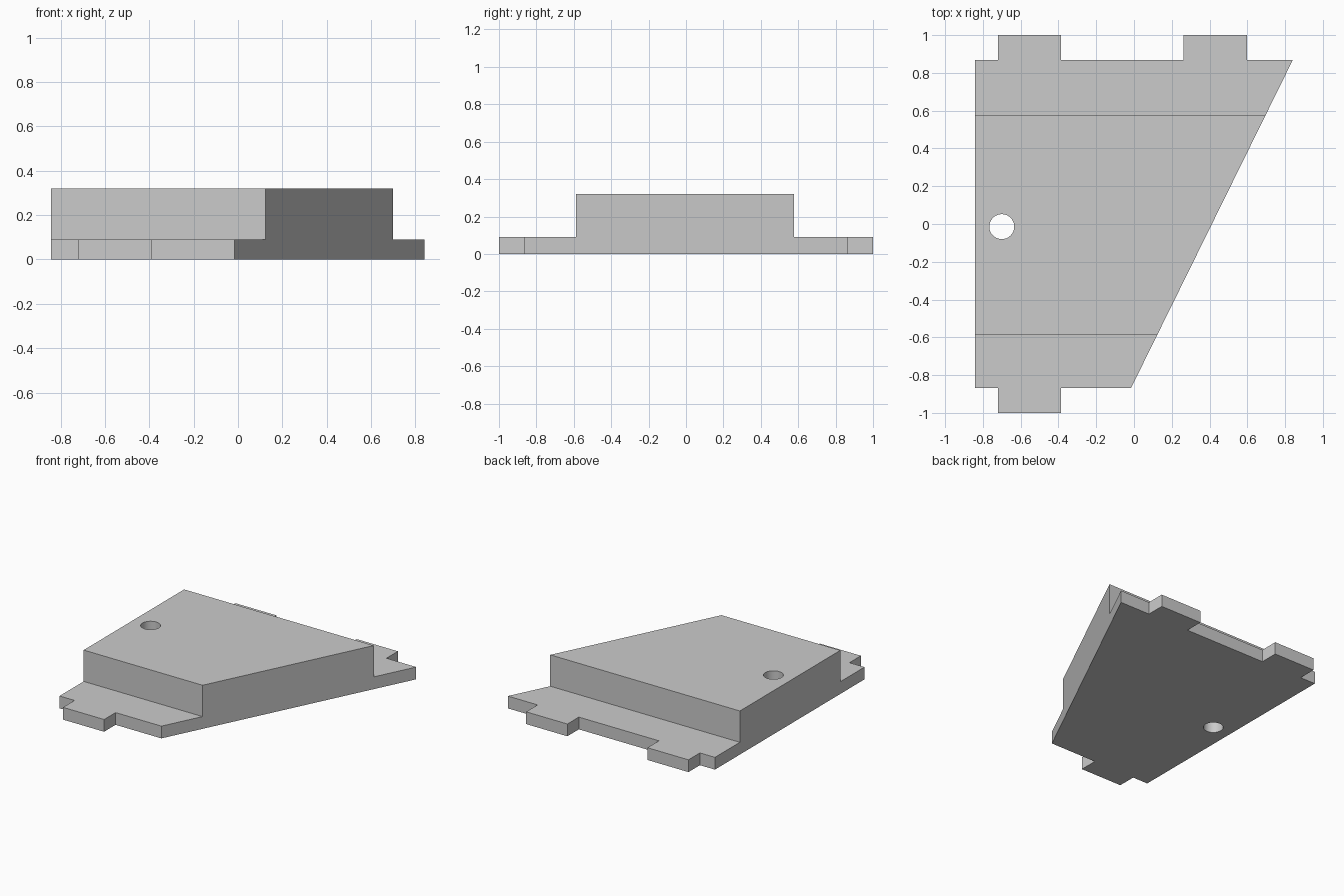
import bpy
import bmesh
from mathutils import Matrix, Vector

cube = bpy.data.objects.get("Cube")
if cube:
    bpy.data.objects.remove(cube, do_unlink=True)

FLANGE_TOP, BLOCK_TOP = 0.09, 0.32
LEFT, END, TAB = -0.842, 0.867, 1.0
FRONT_STEP, BACK_STEP = -0.587, 0.578


def slant_x(y):
    """x of the slanted side at a given y."""
    return -0.015 + (y + END) * 0.855 / (2 * END)


grey = bpy.data.materials.new("light_grey")
grey.use_nodes = True
colour = (0.6, 0.6, 0.6, 1)
grey.diffuse_color = colour
grey.node_tree.nodes["Principled BSDF"].inputs["Base Color"].default_value = colour


def end_outline(sign, step, tabs):
    """Flange outline from the step out to the tabbed end."""
    pts = [(LEFT, step), (LEFT, sign * END)]
    for a, b in tabs:
        pts += [(a, sign * END), (a, sign * TAB), (b, sign * TAB), (b, sign * END)]
    return pts + [(slant_x(sign * END), sign * END), (slant_x(step), step)]


def extrude_up(bm, faces, height):
    new = bmesh.ops.extrude_face_region(bm, geom=faces)["geom"]
    verts = [g for g in new if isinstance(g, bmesh.types.BMVert)]
    bmesh.ops.translate(bm, verts=verts, vec=(0, 0, height))
    return [g for g in new if isinstance(g, bmesh.types.BMFace)]


# Tabbed flanges and raised block as one solid
tab = (-0.72, -0.387)
outlines = [
    end_outline(-1, FRONT_STEP, [tab]),
    [(LEFT, FRONT_STEP), (slant_x(FRONT_STEP), FRONT_STEP),
     (slant_x(BACK_STEP), BACK_STEP), (LEFT, BACK_STEP)],
    end_outline(1, BACK_STEP, [tab, (0.263, 0.598)]),
]
bm = bmesh.new()
for pts in outlines:
    bm.faces.new([bm.verts.new((x, y, 0)) for x, y in pts])
bmesh.ops.remove_doubles(bm, verts=bm.verts, dist=0.0001)
bmesh.ops.recalc_face_normals(bm, faces=bm.faces)
tops = extrude_up(bm, bm.faces[:], FLANGE_TOP)
middle = [f for f in tops if abs(f.calc_center_median().y) < 0.3]
old_top = middle[0]
extrude_up(bm, [old_top], BLOCK_TOP - FLANGE_TOP)
# Keep one clean underside
bottom = [f for f in bm.faces if all(abs(v.co.z) < 0.001 for v in f.verts)]
bmesh.ops.dissolve_faces(bm, faces=bottom)
bmesh.ops.recalc_face_normals(bm, faces=bm.faces)
mesh = bpy.data.meshes.new("stepped_plate")
bm.to_mesh(mesh)
bm.free()
mesh.materials.append(grey)
plate = bpy.data.objects.new("stepped_plate", mesh)
bpy.context.collection.objects.link(plate)

# Round through hole
bm = bmesh.new()
bmesh.ops.create_cone(bm, cap_ends=True, segments=48, radius1=0.066, radius2=0.066,
                      depth=1, matrix=Matrix.Translation(Vector((-0.70, -0.014, 0.15))))
cut_mesh = bpy.data.meshes.new("hole_cutter")
bm.to_mesh(cut_mesh)
bm.free()
cut_mesh.materials.append(grey)
cutter = bpy.data.objects.new("hole_cutter", cut_mesh)
cutter.hide_render = True
bpy.context.collection.objects.link(cutter)
cut = plate.modifiers.new("hole", "BOOLEAN")
cut.operation, cut.solver, cut.object = "DIFFERENCE", "EXACT", cutter

bpy.context.view_layer.objects.active = plate
plate.select_set(True)
bpy.ops.object.modifier_apply(modifier="hole")
bpy.data.objects.remove(cutter, do_unlink=True)
bpy.ops.object.shade_smooth_by_angle()
